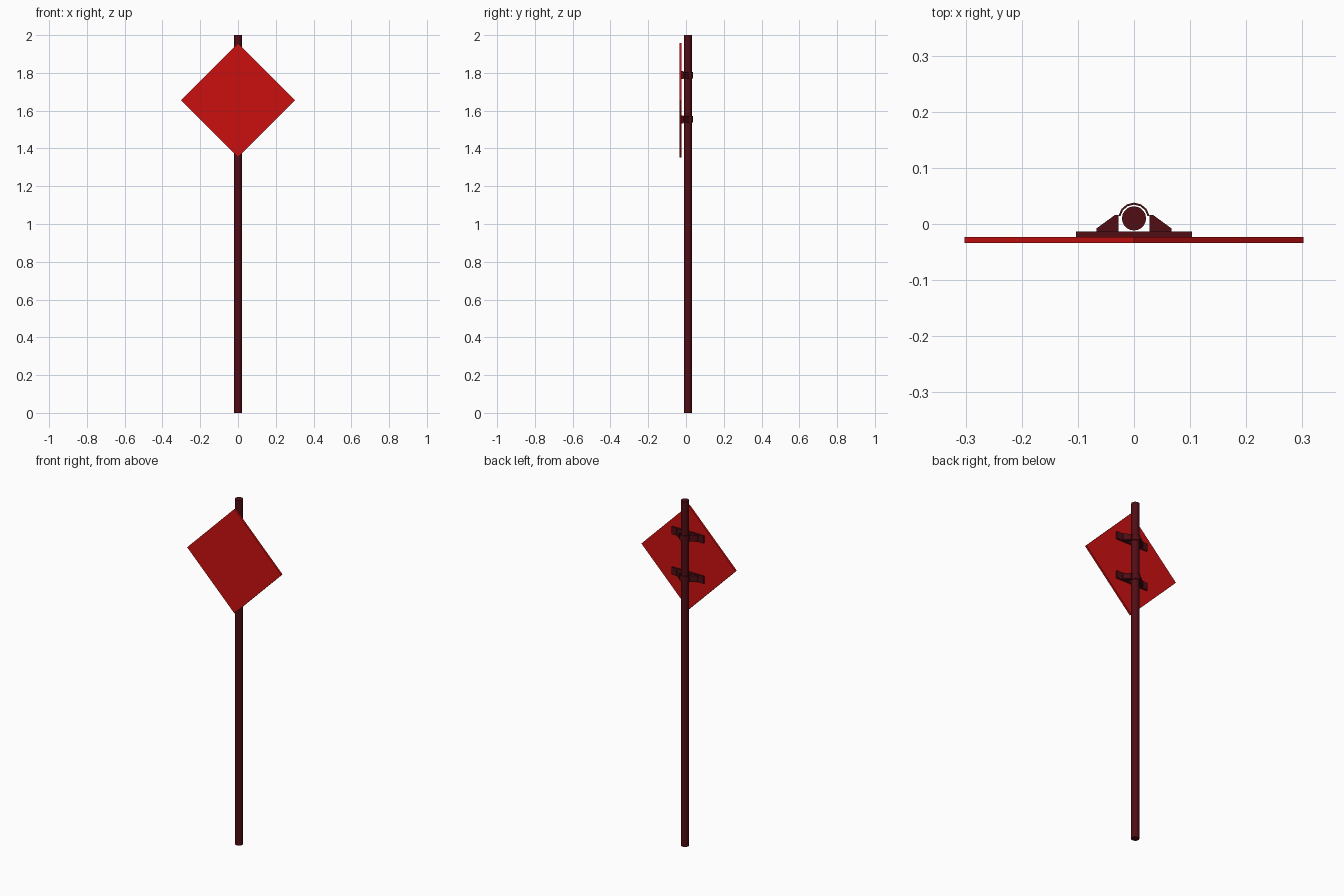
import bpy, bmesh, math

if "Cube" in bpy.data.objects:
    bpy.data.objects.remove(bpy.data.objects["Cube"])

def material(name, rgb):
    m = bpy.data.materials.new(name)
    m.diffuse_color = (*rgb, 1)
    m.use_nodes = True
    m.node_tree.nodes["Principled BSDF"].inputs["Base Color"].default_value = m.diffuse_color
    return m

RED = material("sign_red", (0.6, 0.005, 0.005))
DARK = material("dark_maroon", (0.08, 0.004, 0.007))

def finish(name, bm, mat):
    bmesh.ops.recalc_face_normals(bm, faces=bm.faces)
    me = bpy.data.meshes.new(name)
    bm.to_mesh(me)
    bm.free()
    me.materials.append(mat)
    ob = bpy.data.objects.new(name, me)
    bpy.context.collection.objects.link(ob)
    return ob

def prism(bm, outline, z, height):
    """Extrude an xy outline to a solid centred on z."""
    f = bm.faces.new([bm.verts.new((x, y, z - height / 2)) for x, y in outline])
    new = bmesh.ops.extrude_face_region(bm, geom=[f])["geom"]
    verts = [g for g in new if isinstance(g, bmesh.types.BMVert)]
    bmesh.ops.translate(bm, verts=verts, vec=(0, 0, height))

POLE_Y = 0.010

# Round pole
bpy.ops.mesh.primitive_cylinder_add(vertices=20, radius=0.0215, depth=2,
                                    location=(0, POLE_Y, 1))
pole = bpy.context.object
pole.name = "pole"
pole.data.materials.append(DARK)
bpy.ops.object.shade_smooth_by_angle(angle=math.radians(35))

# Diamond sign board
bm = bmesh.new()
c, r = 1.655, 0.302
face = bm.faces.new([bm.verts.new((x, -0.034, c + z))
                     for x, z in ((0, -r), (r, 0), (0, r), (-r, 0))])
new = bmesh.ops.extrude_face_region(bm, geom=[face])["geom"]
bmesh.ops.translate(bm, verts=[g for g in new if isinstance(g, bmesh.types.BMVert)],
                    vec=(0, 0.011, 0))
finish("sign_board", bm, RED)

# Two clamps holding the board to the pole
for label, z in (("upper", 1.788), ("lower", 1.554)):
    # Flat mounting plate
    bm = bmesh.new()
    prism(bm, [(-0.103, -0.023), (0.103, -0.023), (0.103, -0.013), (-0.103, -0.013)],
          z, 0.042)
    finish(label + "_plate", bm, DARK)

    # Sloped lugs either side of the pole
    bm = bmesh.new()
    for s in (-1, 1):
        prism(bm, [(s * x, y) for x, y in ((0.028, -0.013), (0.067, -0.013),
              (0.067, -0.008), (0.034, 0.016), (0.028, 0.016))], z, 0.034)
    finish(label + "_lugs", bm, DARK)

    # Faceted strap round the back of the pole
    bm = bmesh.new()
    angles = [math.radians(10 + 160 * i / 6) for i in range(7)]
    arc = lambda rad: [(rad * math.cos(a), POLE_Y + rad * math.sin(a)) for a in angles]
    prism(bm, arc(0.028) + arc(0.0245)[::-1], z, 0.034)
    finish(label + "_strap", bm, DARK)
